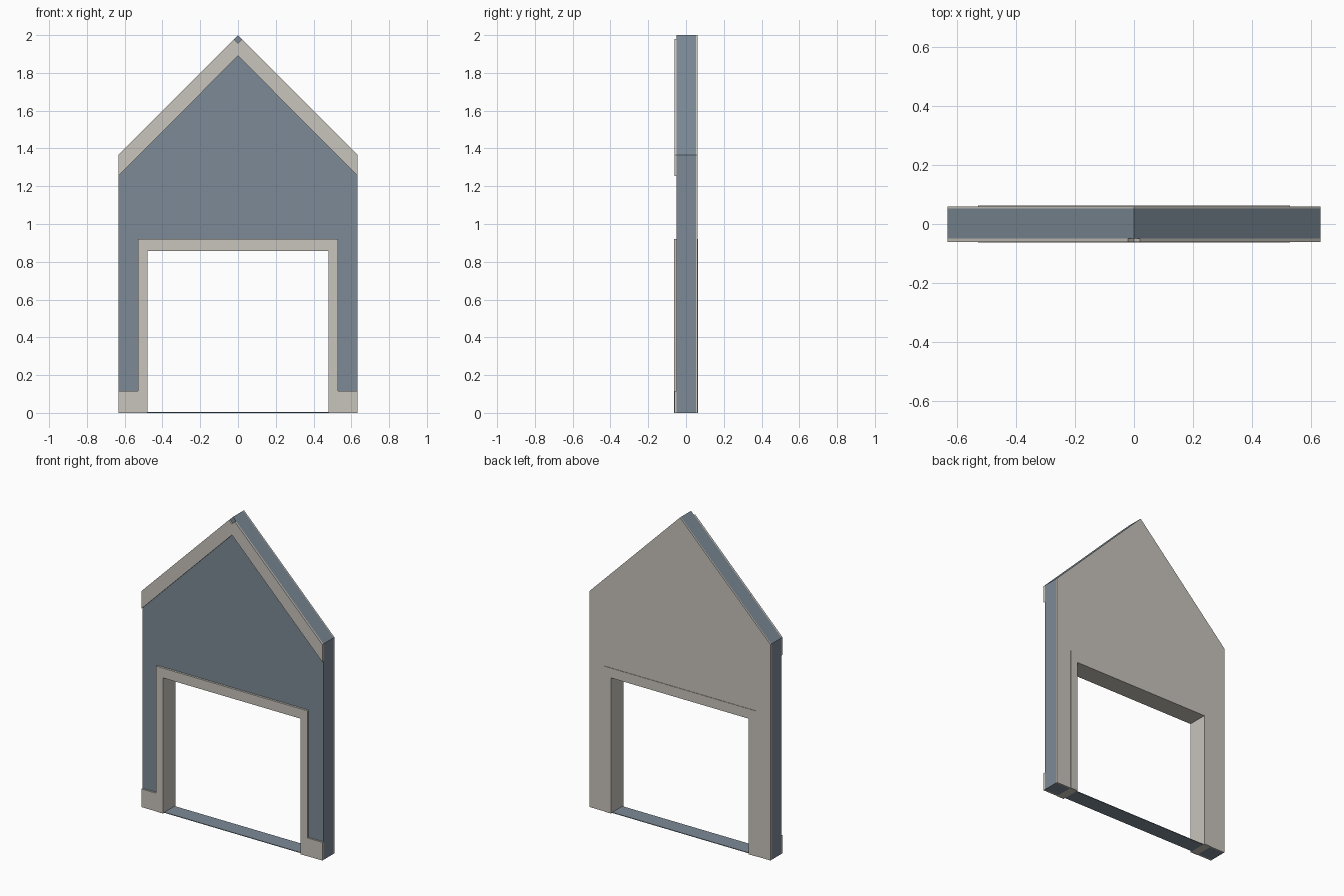
import bpy, bmesh

if "Cube" in bpy.data.objects:
    bpy.data.objects.remove(bpy.data.objects["Cube"])

W, EAVE, PEAK = 0.633, 1.366, 2.0      # wall half width, eave and ridge height
DOOR_W, DOOR_H = 0.48, 0.858           # clear opening
FRAME_W, FRAME_H = 0.53, 0.92          # outer edge of door frame


def material(name, rgb):
    m = bpy.data.materials.new(name)
    m.diffuse_color = (*rgb, 1)
    m.use_nodes = True
    m.node_tree.nodes["Principled BSDF"].inputs["Base Color"].default_value = m.diffuse_color
    return m


blue = material("slate blue", (0.202, 0.254, 0.305))
beige = material("warm beige", (0.578, 0.552, 0.503))


def slab(name, half, y0, y1, mat, mirror=True):
    """Extrude an XZ outline from y0 to y1; mirror=True closes a half outline
    (listed from centre to centre) with its reflection in x."""
    pts = list(half)
    if mirror:
        pts += [(-x, z) for x, z in reversed(half) if x > 1e-6]
    bm = bmesh.new()
    face = bm.faces.new([bm.verts.new((x, y0, z)) for x, z in pts])
    ext = bmesh.ops.extrude_face_region(bm, geom=[face])
    moved = [v for v in ext["geom"] if isinstance(v, bmesh.types.BMVert)]
    bmesh.ops.translate(bm, verts=moved, vec=(0, y1 - y0, 0))
    bmesh.ops.recalc_face_normals(bm, faces=bm.faces)
    me = bpy.data.meshes.new(name)
    bm.to_mesh(me)
    bm.free()
    me.materials.append(mat)
    ob = bpy.data.objects.new(name, me)
    bpy.context.collection.objects.link(ob)
    return ob


# gabled wall core and its beige back lining
gable = [(0, FRAME_H), (FRAME_W, FRAME_H), (FRAME_W, 0), (W, 0), (W, EAVE), (0, PEAK)]
slab("wall_core", gable, -0.05, 0.052, blue)
slab("back_lining", gable, 0.052, 0.060, beige)

# door frame, running through the wall and standing slightly proud
slab("door_frame", [(0, DOOR_H), (DOOR_W, DOOR_H), (DOOR_W, 0), (FRAME_W, 0),
                    (FRAME_W, FRAME_H), (0, FRAME_H)], -0.063, 0.063, beige)

# thin floor sill across the opening
slab("door_sill", [(0, 0), (DOOR_W, 0), (DOOR_W, 0.004), (0, 0.004)], -0.05, 0.052, blue)

# front trim along the gable, with a small notch at the ridge
slab("gable_trim", [(0, 1.89), (W, 1.255), (W, EAVE), (0.021, 1.979), (0, 1.958)],
     -0.061, -0.05, beige)

# base blocks at the foot of each side
for side, s in (("left", -1), ("right", 1)):
    slab("base_block_" + side, [(s * FRAME_W, 0), (s * W, 0), (s * W, 0.115),
                                (s * FRAME_W, 0.115)], -0.061, -0.05, beige, mirror=False)
